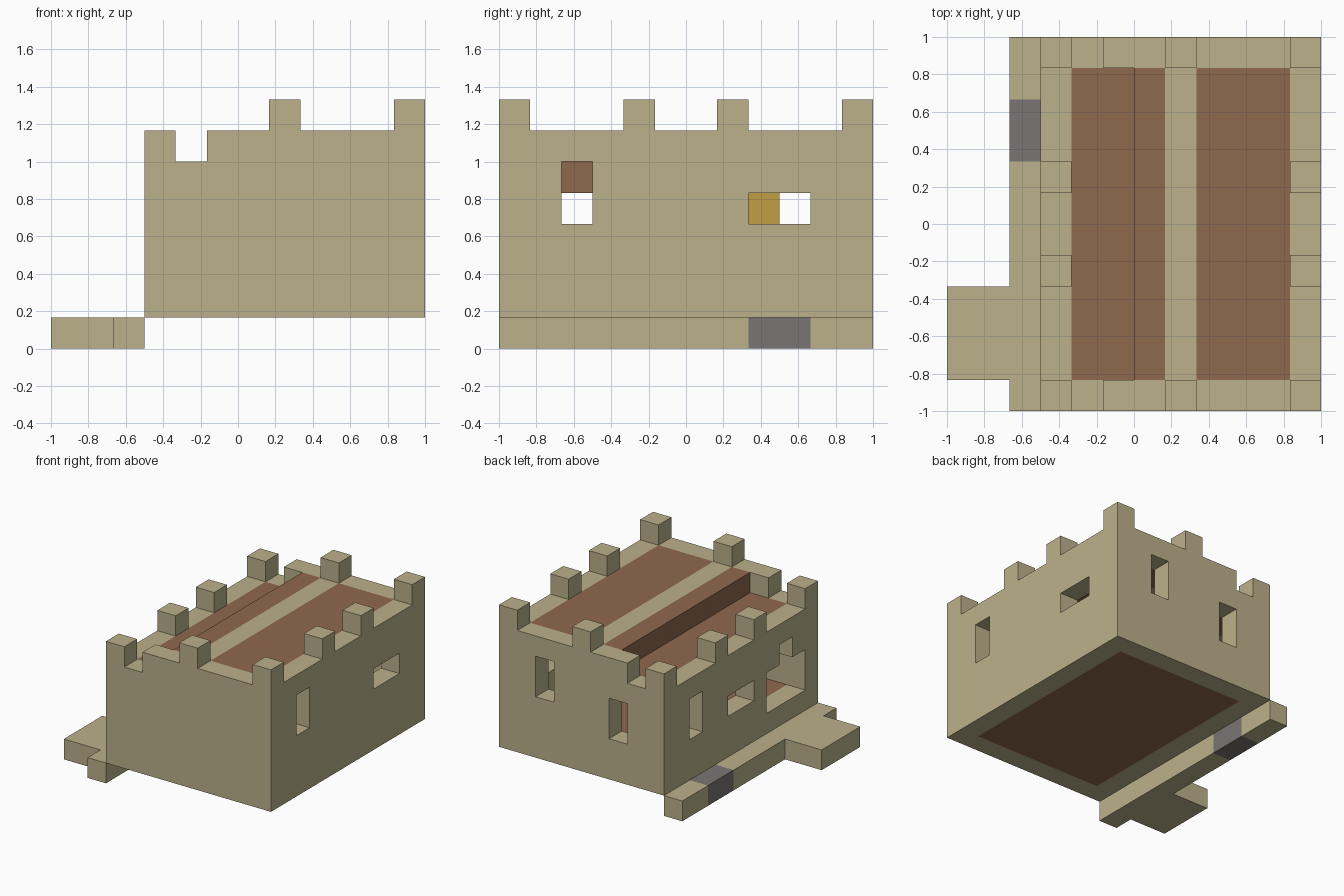
import bpy, bmesh
from math import radians
from mathutils import Vector

cube = bpy.data.objects.get("Cube")
if cube:
    bpy.data.objects.remove(cube, do_unlink=True)

U = 1 / 6                      # edge of one block
ORIGIN = Vector((-1, -1, 0))


def material(name, rgb):
    m = bpy.data.materials.new(name)
    m.use_nodes = True
    m.diffuse_color = (*rgb, 1)
    m.node_tree.nodes["Principled BSDF"].inputs["Base Color"].default_value = (*rgb, 1)
    return m


STONE = material("sandstone", (0.50, 0.44, 0.26))
WOOD = material("brown_wood", (0.275, 0.138, 0.076))
GREY = material("grey_stone", (0.195, 0.178, 0.172))
GOLD = material("gold", (0.54, 0.34, 0.055))

blocks = {}                    # cell -> (part name, material)


def cells(x, y, z):
    return [(i, j, k) for i in range(*x) for j in range(*y) for k in range(*z)]


def fill(part, mat, x, y, z):
    for c in cells(x, y, z):
        blocks[c] = (part, mat)


def carve(x, y, z):
    for c in cells(x, y, z):
        blocks.pop(c, None)


# Keep: low bay on the right, tall bay on the left, both hollow
fill("walls", STONE, (3, 6), (0, 12), (1, 6))
fill("walls", STONE, (6, 12), (0, 12), (1, 7))
carve((4, 11), (1, 11), (1, 7))

# Floor and the two roof levels with a stone rib
fill("floor", WOOD, (4, 11), (1, 11), (1, 2))
fill("low_roof", WOOD, (4, 6), (1, 11), (5, 6))
fill("high_roof", WOOD, (6, 11), (1, 11), (6, 7))
fill("roof_rib", STONE, (7, 8), (1, 11), (6, 7))

# Battlements
for j in (0, 4, 7, 11):
    fill("battlements", STONE, (3, 4), (j, j + 1), (6, 7))
    fill("battlements", STONE, (11, 12), (j, j + 1), (7, 8))
for j in (0, 11):
    fill("battlements", STONE, (5, 6), (j, j + 1), (6, 7))
    fill("battlements", STONE, (7, 8), (j, j + 1), (7, 8))

# Windows: left wall, back wall, right wall
carve((11, 12), (2, 3), (4, 6))
carve((11, 12), (8, 10), (4, 5))
carve((9, 10), (11, 12), (4, 6))
carve((5, 6), (11, 12), (3, 5))
carve((3, 4), (9, 10), (3, 5))
carve((3, 4), (5, 7), (3, 4))

# Stepped doorway
carve((3, 4), (1, 4), (2, 4))
carve((3, 4), (2, 3), (4, 5))

# Ledge with a grey slab, and the landing before the door
fill("ledge", STONE, (2, 3), (0, 12), (0, 1))
fill("grey_slab", GREY, (2, 3), (8, 10), (0, 1))
fill("landing", STONE, (0, 2), (1, 4), (0, 1))

# Lamp on the inside of the right wall
fill("lamp", GOLD, (4, 5), (8, 9), (4, 5))


def build(part):
    """Skin the exposed sides of a part's blocks and merge flat areas."""
    bm = bmesh.new()
    for c, (name, mat) in blocks.items():
        if name != part:
            continue
        for axis in range(3):
            for sign in (-1, 1):
                n = Vector((0, 0, 0))
                n[axis] = sign
                if tuple(int(a + b) for a, b in zip(c, n)) in blocks:
                    continue
                u = Vector((0, 0, 0))
                u[(axis + 1) % 3] = 0.5
                v = n.cross(u)
                mid = Vector(c) + Vector((0.5, 0.5, 0.5)) + n / 2
                bm.faces.new([bm.verts.new(ORIGIN + U * (mid + p))
                              for p in (-u - v, u - v, u + v, v - u)])
    bmesh.ops.remove_doubles(bm, verts=bm.verts, dist=0.001)
    bmesh.ops.dissolve_limit(bm, angle_limit=radians(1), verts=bm.verts, edges=bm.edges)
    mesh = bpy.data.meshes.new(part)
    bm.to_mesh(mesh)
    bm.free()
    mesh.materials.append(next(m for p, m in blocks.values() if p == part))
    bpy.context.collection.objects.link(bpy.data.objects.new(part, mesh))


for part in dict.fromkeys(p for p, m in blocks.values()):
    build(part)
